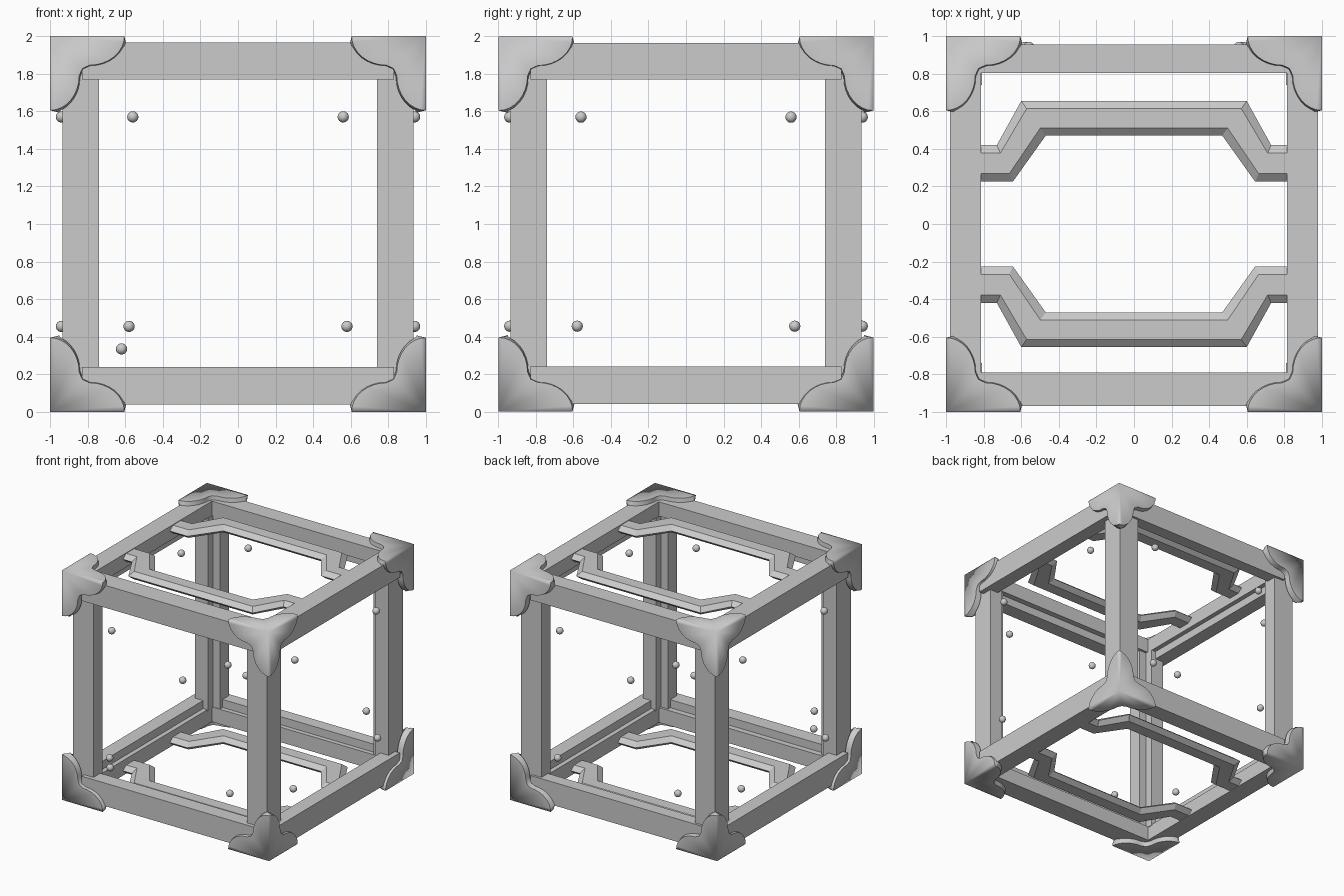
import bpy, bmesh, math
from mathutils import Vector

if "Cube" in bpy.data.objects:
    bpy.data.objects.remove(bpy.data.objects["Cube"])


def finish(bm, name):
    bmesh.ops.recalc_face_normals(bm, faces=bm.faces[:])
    mesh = bpy.data.meshes.new(name)
    bm.to_mesh(mesh)
    bm.free()
    obj = bpy.data.objects.new(name, mesh)
    bpy.context.collection.objects.link(obj)
    return obj


def place(axis, along, u, v):
    """Point from a distance along an axis plus its two cross coordinates."""
    return [(along, u, v), (u, along, v), (u, v, along)][axis]


def beam(name, axis, ends, u, v, notch):
    """L-section beam; u and v run from the outer to the inner side."""
    (u0, u1), (v0, v1) = u, v
    ut = u1 - math.copysign(notch[0], u1 - u0)
    vt = v1 - math.copysign(notch[1], v1 - v0)
    prof = [(u0, v0), (u1, v0), (u1, vt), (ut, vt), (ut, v1), (u0, v1)]
    bm = bmesh.new()
    a, b = [[bm.verts.new(place(axis, e, *p)) for p in prof] for e in ends]
    bm.faces.new(a)
    bm.faces.new(b)
    for i in range(6):
        j = (i + 1) % 6
        bm.faces.new((a[i], a[j], b[j], b[i]))
    finish(bm, name)


def corner_cap(name, sx, sy, top):
    """Three plates folded round a cube corner, each with two rounded lobes."""
    lobe = [(0.21 + 0.185 * math.cos(t), 0.155 * math.sin(t))
            for t in [math.radians(90 * i / 8) for i in range(9)]]
    outline = [(0, 0)] + lobe + [(0.172, 0.172)] + [(b, a) for a, b in reversed(lobe)]
    bm = bmesh.new()
    for axis in range(3):
        bm.faces.new([bm.verts.new(place(axis, 0, *p)) for p in outline])
    bmesh.ops.remove_doubles(bm, verts=bm.verts[:], dist=1e-4)
    # rim turned inward
    border = [e for e in bm.edges if e.is_boundary]
    new = bmesh.ops.extrude_edge_only(bm, edges=border)["geom"]
    for e in border:
        e.smooth = False
    for v in new:
        if isinstance(v, bmesh.types.BMVert):
            v.co = Vector([max(c * 1.03, 0.05) for c in v.co])
    for f in bm.faces:
        f.smooth = True
    for v in bm.verts:
        x, y, z = v.co
        v.co = (sx * (1 - x), sy * (1 - y), 2 - z if top else z)
    finish(bm, name)


def bracket(name, sy, z0, z1):
    """Cranked bar with chamfered edges, swept along a mirrored path."""
    half_out = [(0.60, 0.655), (0.73, 0.42), (0.84, 0.42)]
    half_in = [(0.47, 0.47), (0.645, 0.225), (0.84, 0.225)]
    outer = [(-x, y) for x, y in reversed(half_out)] + half_out
    inner = [(-x, y) for x, y in reversed(half_in)] + half_in
    mid, c = (z0 + z1) / 2, 0.22
    section = [(0, mid), (c, z1), (1 - c, z1), (1, mid), (1 - c, z0), (c, z0)]
    bm = bmesh.new()
    rings = []
    for (ox, oy), (ix, iy) in zip(outer, inner):
        rings.append([bm.verts.new((ox + (ix - ox) * f, sy * (oy + (iy - oy) * f), z))
                      for f, z in section])
    for a, b in zip(rings, rings[1:]):
        for i in range(6):
            j = (i + 1) % 6
            bm.faces.new((a[i], a[j], b[j], b[i]))
    bm.faces.new(rings[0])
    bm.faces.new(rings[-1])
    finish(bm, name)


def rivet(name, loc):
    bpy.ops.mesh.primitive_uv_sphere_add(segments=12, ring_count=8, radius=0.03, location=loc)
    bpy.context.object.name = name
    bpy.ops.object.shade_smooth()


SIDES = ((-1, "low"), (1, "high"))

# upright posts
for sx, nx in SIDES:
    for sy, ny in SIDES:
        beam(f"post_{nx}_{ny}", 2, (0.16, 1.84),
             (sx * 0.935, sx * 0.74), (sy * 0.935, sy * 0.74), (0.07, 0.07))

# horizontal rails, top and bottom
for level, zr in (("bottom", (0.04, 0.24)), ("top", (1.965, 1.77))):
    beam(f"front_rail_{level}", 0, (-0.83, 0.83), (-0.97, -0.79), zr, (0.05, 0.07))
    beam(f"back_rail_{level}", 0, (-0.83, 0.83), (0.955, 0.805), zr, (0.04, 0.07))
    for sx, nx in SIDES:
        beam(f"side_rail_{level}_{nx}", 1, (-0.83, 0.83),
             (sx * 0.98, sx * 0.815), zr, (0.04, 0.07))

# corner caps
for sx, nx in SIDES:
    for sy, ny in SIDES:
        for top in (False, True):
            corner_cap(f"corner_cap_{nx}_{ny}_{'top' if top else 'bottom'}", sx, sy, top)

# cranked brackets across top and bottom
for sy, ny in SIDES:
    bracket(f"top_bracket_{ny}", sy, 1.89, 1.96)
    bracket(f"bottom_bracket_{ny}", sy, 0.045, 0.115)

# rivets on the four sides
for s, n in SIDES:
    for p, m in SIDES:
        for d, z in ((0.56, 1.57), (0.58, 0.455)):
            level = "top" if z > 1 else "bottom"
            rivet(f"rivet_y_{n}_{m}_{level}", (p * d, s * 0.94, z))
            rivet(f"rivet_x_{n}_{m}_{level}", (s * 0.94, p * d, z))
rivet("spare_rivet", (-0.62, -0.875, 0.335))
